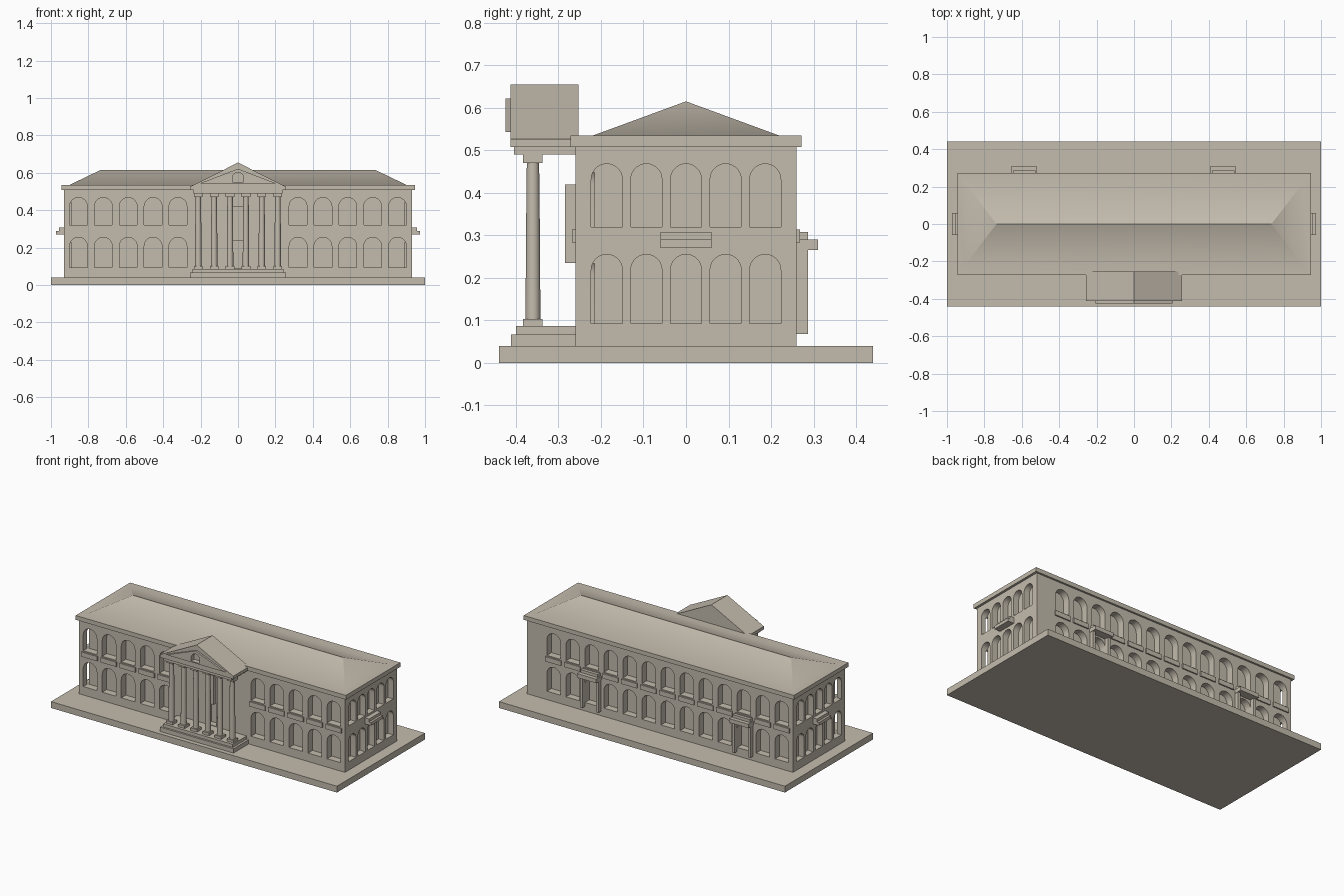
import bpy, bmesh, math

if "Cube" in bpy.data.objects:
    bpy.data.objects.remove(bpy.data.objects["Cube"])

stone = bpy.data.materials.new("warm_stone")
stone.diffuse_color = (0.55, 0.50, 0.42, 1)
stone.use_nodes = True
stone.node_tree.nodes["Principled BSDF"].inputs["Base Color"].default_value = stone.diffuse_color


def box(bm, x0, x1, y0, y1, z0, z1):
    prism(bm, [(x0, z0), (x1, z0), (x1, z1), (x0, z1)], 'y', y0, y1)


def prism(bm, pts, axis, a, b):
    """Extrude a (u, z) outline along x or y from a to b."""
    def rings(d):
        return [bm.verts.new((u, d, z) if axis == 'y' else (d, u, z)) for u, z in pts]
    p, q = rings(a), rings(b)
    n = len(pts)
    bm.faces.new(p)
    bm.faces.new(q[::-1])
    for i in range(n):
        bm.faces.new((p[i], q[i], q[(i + 1) % n], p[(i + 1) % n]))


def arch(c, w, z0, z1, seg=14):
    """Round-headed opening outline centred on c."""
    r = w / 2
    top = [(c + r * math.cos(math.pi * i / seg), z1 - r + r * math.sin(math.pi * i / seg))
           for i in range(seg + 1)]
    return [(c - r, z0), (c + r, z0)] + top


def finish(bm, name):
    bmesh.ops.recalc_face_normals(bm, faces=bm.faces)
    me = bpy.data.meshes.new(name)
    bm.to_mesh(me)
    bm.free()
    ob = bpy.data.objects.new(name, me)
    bpy.context.collection.objects.link(ob)
    me.materials.append(stone)
    return ob


def cut(ob, cutter):
    """Subtract the cutter, keep the result and drop the cutter."""
    m = ob.modifiers.new("cut", 'BOOLEAN')
    m.operation, m.solver, m.object = 'DIFFERENCE', 'EXACT', cutter
    dg = bpy.context.evaluated_depsgraph_get()
    me = bpy.data.meshes.new_from_object(ob.evaluated_get(dg))
    ob.modifiers.clear()
    ob.data = me
    bpy.data.objects.remove(cutter)


ROWS = [(0.093, 0.255), (0.32, 0.468)]
BACK_X = [-0.853 + 0.133 * i for i in range(13)]
FRONT_X = [s * x for s in (-1, 1) for x in BACK_X[:5]]

# ground slab
bm = bmesh.new()
box(bm, -1, 1, -0.44, 0.44, 0, 0.04)
finish(bm, "ground_slab")

# main block with arched window recesses
bm = bmesh.new()
box(bm, -0.93, 0.93, -0.26, 0.26, 0.04, 0.51)
walls = finish(bm, "walls")

bm = bmesh.new()
for z0, z1 in ROWS:
    for x in FRONT_X:
        prism(bm, arch(x, 0.095, z0, z1), 'y', -0.3, -0.215)
    for x in BACK_X:
        prism(bm, arch(x, 0.095, z0, z1), 'y', 0.215, 0.3)
box(bm, -0.03, 0.03, -0.3, -0.22, 0.09, 0.235)   # front doorway
cut(walls, finish(bm, "long_side_cutter"))

bm = bmesh.new()
for z0, z1 in ROWS:
    for i in range(-2, 3):
        for s in (-1, 1):
            prism(bm, arch(i * 0.0932, 0.073, z0, z1), 'x', s * 0.892, s * 0.97)
cut(walls, finish(bm, "end_cutter"))

# sills under the upper windows
bm = bmesh.new()
for x in FRONT_X:
    box(bm, x - 0.055, x + 0.055, -0.268, -0.255, 0.283, 0.313)
for x in BACK_X:
    box(bm, x - 0.055, x + 0.055, 0.255, 0.268, 0.283, 0.313)
finish(bm, "window_sills")

# cornice and hipped roof in one skin
bm = bmesh.new()


def ring(x, y, z):
    return [bm.verts.new((sx * x, sy * y, z)) for sx, sy in ((-1, -1), (1, -1), (1, 1), (-1, 1))]


r0, r1, r2 = ring(0.945, 0.272, 0.508), ring(0.945, 0.272, 0.535), ring(0.902, 0.218, 0.535)
bm.faces.new(r0)
for a, b in ((r0, r1), (r1, r2)):
    for i in range(4):
        j = (i + 1) % 4
        bm.faces.new((a[i], a[j], b[j], b[i]))
left, right = bm.verts.new((-0.735, 0, 0.615)), bm.verts.new((0.735, 0, 0.615))
bm.faces.new((r2[0], r2[1], right, left))
bm.faces.new((r2[2], r2[3], left, right))
bm.faces.new((r2[1], r2[2], right))
bm.faces.new((r2[3], r2[0], left))
finish(bm, "cornice_and_roof")

# stepped ledges on the end walls
bm = bmesh.new()
for s in (-1, 1):
    for reach, z0, z1 in ((0.972, 0.27, 0.29), (0.958, 0.29, 0.308)):
        xs = sorted((s * 0.92, s * reach))
        box(bm, xs[0], xs[1], -0.06, 0.06, z0, z1)
finish(bm, "end_ledges")

# back door porches
bm = bmesh.new()
for x in (BACK_X[2], BACK_X[10]):
    box(bm, x - 0.067, x + 0.067, 0.25, 0.311, 0.265, 0.29)
    box(bm, x - 0.06, x + 0.06, 0.25, 0.287, 0.29, 0.308)
    for s in (-1, 1):
        c = x + s * 0.056
        box(bm, c - 0.009, c + 0.009, 0.25, 0.287, 0.068, 0.265)
finish(bm, "back_porches")

# portico steps
bm = bmesh.new()
box(bm, -0.257, 0.257, -0.412, -0.25, 0.04, 0.067)
box(bm, -0.243, 0.243, -0.4, -0.25, 0.067, 0.087)
finish(bm, "portico_steps")

# columns with plinth and capital blocks
for i in range(6):
    x = -0.2125 + 0.085 * i
    bm = bmesh.new()
    levels = ((0.103, 0.0175), (0.29, 0.0165), (0.47, 0.0145))
    n = 24
    rows = [[bm.verts.new((x + r * math.cos(math.tau * k / n),
                           -0.36 + r * math.sin(math.tau * k / n), z)) for k in range(n)]
            for z, r in levels]
    for a, b in zip(rows, rows[1:]):
        for k in range(n):
            j = (k + 1) % n
            bm.faces.new((a[k], a[j], b[j], b[k]))
    for z0, z1 in ((0.087, 0.103), (0.47, 0.49)):
        box(bm, x - 0.023, x + 0.023, -0.383, -0.337, z0, z1)
    finish(bm, "column")

# panel above the front doorway
bm = bmesh.new()
box(bm, -0.028, 0.028, -0.285, -0.25, 0.235, 0.42)
finish(bm, "door_panel")

# entablature
bm = bmesh.new()
box(bm, -0.237, 0.237, -0.405, -0.25, 0.49, 0.508)
box(bm, -0.257, 0.257, -0.413, -0.255, 0.508, 0.527)
finish(bm, "entablature")

# gabled pediment with a raised triangle and an arched niche
bm = bmesh.new()
prism(bm, [(-0.257, 0.525), (0.257, 0.525), (0, 0.655)], 'y', -0.413, -0.253)
gable = finish(bm, "pediment")
bm = bmesh.new()
prism(bm, [(-0.205, 0.543), (0.205, 0.543), (0, 0.622)], 'y', -0.425, -0.405)
plate = finish(bm, "pediment_panel")
for ob in (gable, plate):
    bm = bmesh.new()
    prism(bm, arch(0, 0.06, 0.55, 0.602), 'y', -0.45, -0.395)
    cut(ob, finish(bm, "niche_cutter"))

# smooth round parts, keep corners crisp
for ob in bpy.context.scene.objects:
    ob.select_set(True)
bpy.context.view_layer.objects.active = walls
bpy.ops.object.shade_smooth_by_angle()
